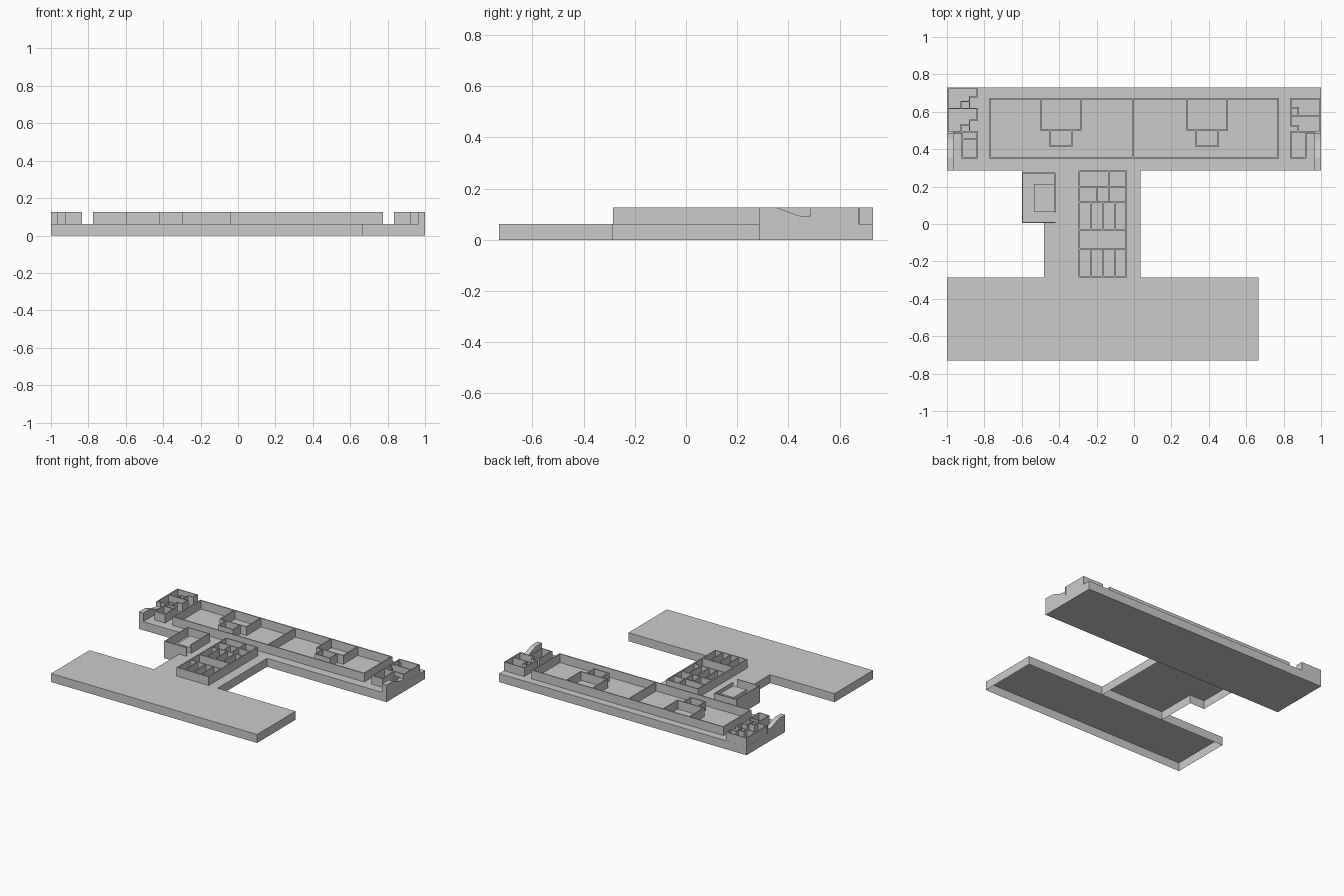
import bpy, bmesh

if "Cube" in bpy.data.objects:
    bpy.data.objects.remove(bpy.data.objects["Cube"])

F, H, T = 0.062, 0.125, 0.008   # floor height, wall top, wall thickness


def finish(name, bm):
    bmesh.ops.recalc_face_normals(bm, faces=bm.faces)
    me = bpy.data.meshes.new(name)
    bm.to_mesh(me)
    bm.free()
    ob = bpy.data.objects.new(name, me)
    bpy.context.collection.objects.link(ob)
    return ob


def add_box(bm, x0, x1, y0, y1, z0, z1):
    vs = bmesh.ops.create_cube(bm, size=1)["verts"]
    for v in vs:
        v.co = (x1 if v.co.x > 0 else x0, y1 if v.co.y > 0 else y0, z1 if v.co.z > 0 else z0)


def boxes(name, items):
    bm = bmesh.new()
    for b in items:
        add_box(bm, *b)
    return finish(name, bm)


def prism(name, pts, axis, depth, cap_bottom=True):
    """Extrude an outline: axis 'z' takes (x, y), axis 'x' takes (y, z)."""
    bm = bmesh.new()
    a, b = depth
    place = (lambda p, d: (p[0], p[1], d)) if axis == "z" else (lambda p, d: (d, p[0], p[1]))
    lo = [bm.verts.new(place(p, a)) for p in pts]
    hi = [bm.verts.new(place(p, b)) for p in pts]
    bm.faces.new(hi)
    if cap_bottom:
        bm.faces.new(lo)
    n = len(pts)
    for i in range(n):
        j = (i + 1) % n
        bm.faces.new((lo[i], lo[j], hi[j], hi[i]))
    return finish(name, bm)


def walls(name, paths, t=T, z1=H):
    """Thin straight walls along axis-aligned paths."""
    h = t / 2
    items = []
    for path in paths:
        for (xa, ya), (xb, yb) in zip(path, path[1:]):
            items.append((min(xa, xb) - h, max(xa, xb) + h, min(ya, yb) - h, max(ya, yb) + h, F, z1))
    return boxes(name, items)


def rect(x0, x1, y0, y1):
    return [(x0, y0), (x1, y0), (x1, y1), (x0, y1), (x0, y0)]


# Base slabs: the rear one is solid, the others are open underneath
boxes("rear_slab", [(-1, 1, 0.285, 0.73, 0, F)])
prism("front_slab", [(-1, -0.73), (0.665, -0.73), (0.665, -0.285), (-1, -0.285)], "z", (0, F), False)
prism("link_slab", [(-0.48, -0.285), (0.035, -0.285), (0.035, 0.285), (-0.6, 0.285),
                    (-0.6, 0.005), (-0.48, 0.005)], "z", (0, F), False)

# Long rear hall with two nested room pairs
hall = [rect(-0.771, 0.771, 0.354, 0.67), [(-0.006, 0.354), (-0.006, 0.67)]]
for x in (-0.39, 0.392):
    hall += [rect(x - 0.106, x + 0.106, 0.502, 0.67),
             [(x - 0.058, 0.502), (x - 0.058, 0.417), (x + 0.058, 0.417), (x + 0.058, 0.502)]]
walls("hall_walls", hall)

# Central block of small rooms
rooms = [rect(-0.293, -0.041, -0.281, 0.281)]
rooms += [[(-0.293, y), (-0.041, y)] for y in (0.2, 0.115, -0.03, -0.133)]
rooms += [[(-0.135, 0.115), (-0.135, 0.281)], [(-0.2, 0.115), (-0.2, 0.2)]]
for y0, y1 in ((-0.03, 0.115), (-0.281, -0.133)):
    rooms += [[(x, y0), (x, y1)] for x in (-0.232, -0.167, -0.103)]
walls("core_rooms", rooms)

# Stair enclosure on the left of the link
walls("stair_walls", [[(-0.424, 0.064), (-0.424, 0.273), (-0.597, 0.273),
                       (-0.597, 0.008), (-0.424, 0.008)]], 0.006)
boxes("stair_landing", [(-0.535, -0.424, 0.064, 0.215, F, 0.1)])

# Left end rooms
walls("left_end_rooms", [
    [(-0.996, 0.493), (-0.996, 0.726), (-0.838, 0.726), (-0.838, 0.68), (-0.88, 0.68),
     (-0.88, 0.62)],
    [(-0.88, 0.655), (-0.925, 0.655), (-0.925, 0.62)],
    [(-0.996, 0.618), (-0.838, 0.618), (-0.838, 0.555), (-0.88, 0.555), (-0.88, 0.493)],
    [(-0.88, 0.53), (-0.925, 0.53), (-0.925, 0.493)],
    [(-0.996, 0.493), (-0.838, 0.493)],
    rect(-0.918, -0.838, 0.354, 0.489), [(-0.918, 0.455), (-0.838, 0.455)]], 0.007)

# Right end rooms
walls("right_end_rooms", [
    [(0.996, 0.493), (0.996, 0.67), (0.838, 0.67), (0.838, 0.622), (0.878, 0.622), (0.878, 0.577)],
    [(0.838, 0.622), (0.838, 0.525), (0.878, 0.525), (0.878, 0.493)],
    [(0.838, 0.577), (0.996, 0.577)], [(0.838, 0.493), (0.996, 0.493)],
    rect(0.838, 0.918, 0.354, 0.493)], 0.007)

# Entrance side rails with a dipped top, and slatted panels beside them
profile = [(0.285, F), (0.49, F), (0.49, H), (0.484, H), (0.484, 0.091), (0.455, 0.091),
           (0.43, 0.097), (0.4, 0.109), (0.355, H), (0.285, H)]
for side, s in (("left", -1), ("right", 1)):
    prism(side + "_entrance_rail", profile, "x", (s * 0.965, s))
    xa, xb = sorted((s * 0.92, s * 0.963))
    boxes(side + "_entrance_slats",
          [(xa, xb, 0.482, 0.489, F + 0.002 + 0.007 * i, F + 0.006 + 0.007 * i) for i in range(5)])
